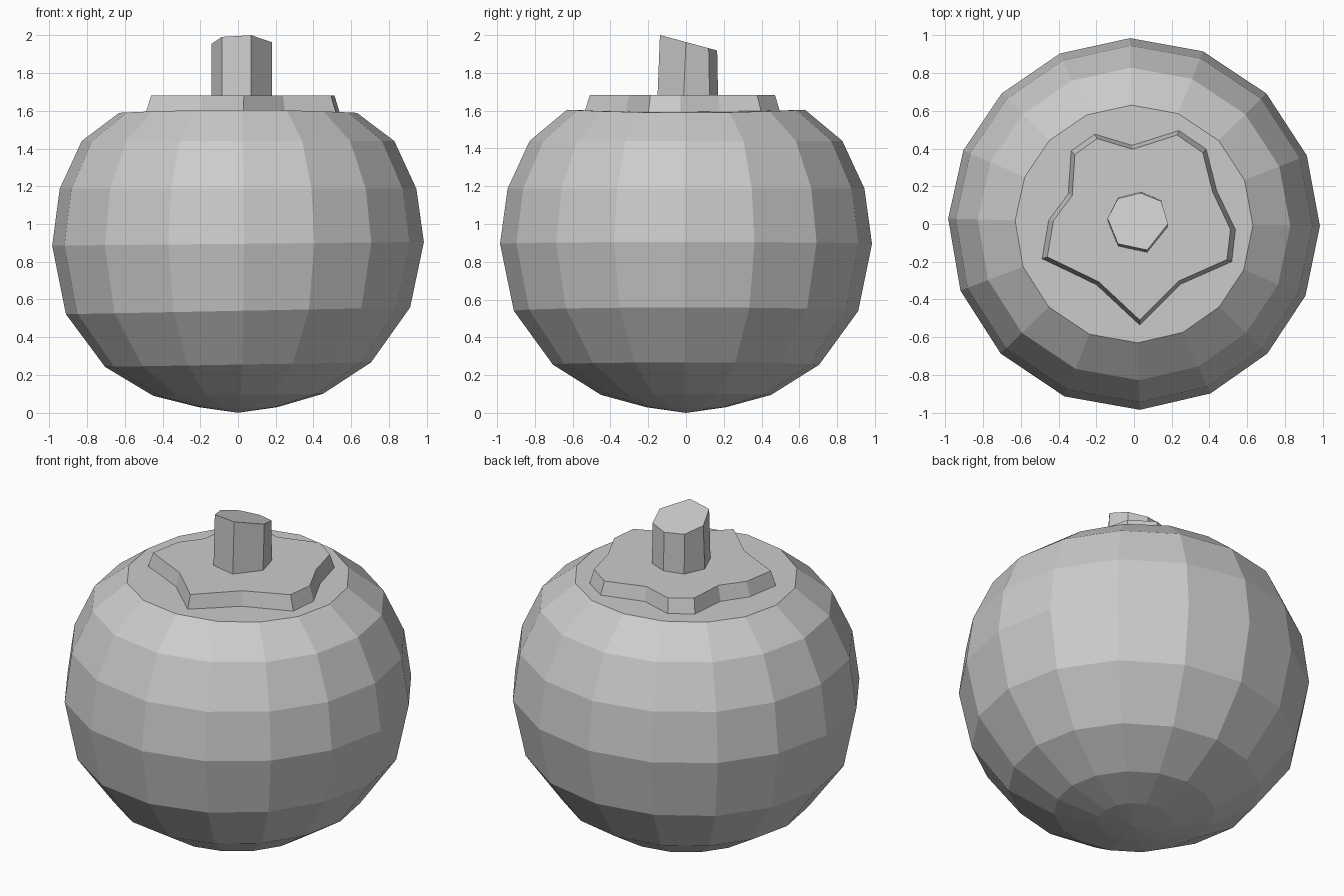
import bpy
from math import sin, cos, radians

if "Cube" in bpy.data.objects:
    bpy.data.objects.remove(bpy.data.objects["Cube"])


def loft(name, rings, bottom_tip=None):
    """Skin equal-sized rings; cap the top, and close the base with a cap or a tip."""
    n = len(rings[0])
    verts = [p for ring in rings for p in ring]
    faces = [(k * n + i, k * n + (i + 1) % n, (k + 1) * n + (i + 1) % n, (k + 1) * n + i)
             for k in range(len(rings) - 1) for i in range(n)]
    faces.append(tuple(range(len(verts) - n, len(verts))))
    if bottom_tip:
        verts.append(bottom_tip)
        faces += [((i + 1) % n, i, len(verts) - 1) for i in range(n)]
    else:
        faces.append(tuple(reversed(range(n))))
    mesh = bpy.data.meshes.new(name)
    mesh.from_pydata(verts, [], faces)
    mesh.update()
    obj = bpy.data.objects.new(name, mesh)
    bpy.context.collection.objects.link(obj)
    return obj


# Fruit body: 16-sided, radius / height / slight sideways tilt per ring
angles = [-0.6, 21.6, 44.6, 68.2, 91.2, 113.5, 135.4, 156.7,
          178.3, 201, 224.2, 248, 271.8, 294.3, 315.8, 337.3]
profile = [(0.21, 0.03, 0), (0.45, 0.095, 0.005), (0.705, 0.255, 0.012),
           (0.912, 0.54, 0.018), (0.985, 0.895, 0.01), (0.945, 1.187, 0),
           (0.828, 1.44, 0), (0.63, 1.597, 0)]
rings = []
for r, z, tilt in profile:
    sag = 0.008 if z > 1.5 else 0
    rings.append([(r * cos(a), r * sin(a), z + tilt * cos(a) - sag * cos(2 * a))
                  for a in map(radians, angles)])
loft("fruit_body", rings, (0, 0, 0))

# Leafy calyx: irregular slab tapering slightly upwards
leaf = [(0.54, -0.03), (0.44, 0.18), (0.385, 0.40), (0.24, 0.50), (-0.01, 0.42),
        (-0.21, 0.48), (-0.335, 0.39), (-0.35, 0.16), (-0.455, 0.02), (-0.49, -0.185),
        (-0.20, -0.325), (0.03, -0.54), (0.25, -0.32), (0.52, -0.20)]
loft("calyx", [[(x, y, 1.585) for x, y in leaf],
               [(0.04 + (x - 0.04) * 0.942, y * 0.943, 1.682) for x, y in leaf]])

# Stem: seven-sided with a slanted cut
stem = [(0.18, 0.0), (0.145, 0.12), (0.035, 0.165), (-0.085, 0.135),
        (-0.14, 0.03), (-0.085, -0.105), (0.07, -0.138)]
loft("stem", [[(x, y - 0.013 if y < 0.1 else y + 0.005, 1.67) for x, y in stem],
              [(x, y, 1.963 - 0.27 * y) for x, y in stem]])
